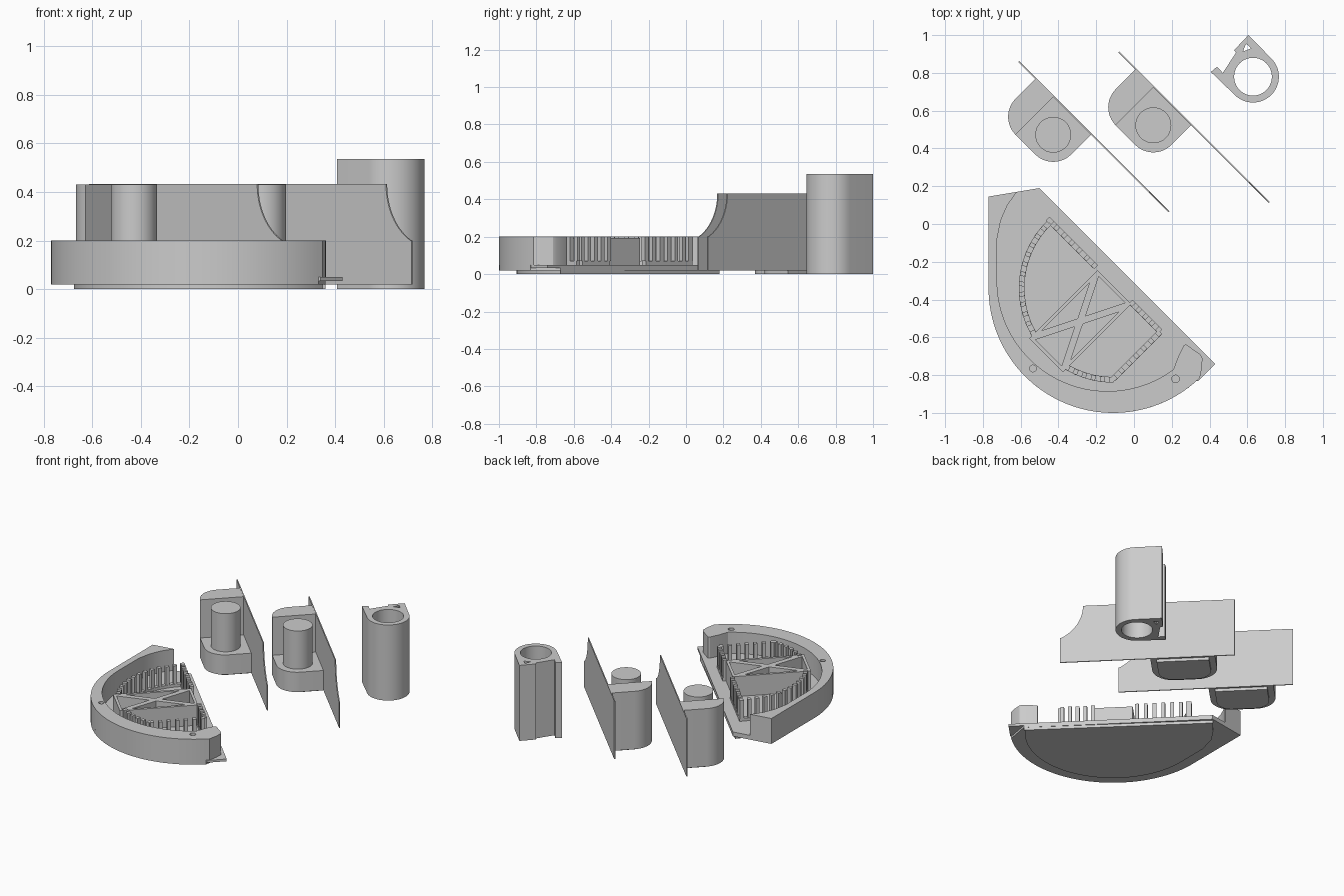
import bpy, bmesh, math
from mathutils import Vector

if "Cube" in bpy.data.objects:
    bpy.data.objects.remove(bpy.data.objects["Cube"])

grey = bpy.data.materials.new("plain_grey")
grey.diffuse_color = (0.6, 0.6, 0.6, 1)
grey.use_nodes = True
grey.node_tree.nodes["Principled BSDF"].inputs["Base Color"].default_value = grey.diffuse_color


def finish(name, mesh):
    ob = bpy.data.objects.new(name, mesh)
    bpy.context.collection.objects.link(ob)
    mesh.materials.clear()
    mesh.materials.append(grey)
    bm = bmesh.new()
    bm.from_mesh(mesh)
    bmesh.ops.remove_doubles(bm, verts=bm.verts, dist=0.0002)
    bmesh.ops.recalc_face_normals(bm, faces=bm.faces)
    bm.to_mesh(mesh)
    bm.free()
    bpy.ops.object.select_all(action='DESELECT')
    ob.select_set(True)
    bpy.context.view_layer.objects.active = ob
    bpy.ops.object.shade_smooth_by_angle(angle=math.radians(30))
    return ob


def prism(name, loops, z0, z1):
    """Extrude a flat outline (first loop) with holes (other loops)."""
    cu = bpy.data.curves.new(name, 'CURVE')
    cu.dimensions = '2D'
    cu.fill_mode = 'BOTH'
    cu.extrude = (z1 - z0) / 2
    for loop in loops:
        sp = cu.splines.new('POLY')
        sp.points.add(len(loop) - 1)
        for p, (x, y) in zip(sp.points, loop):
            p.co = (x, y, 0, 1)
        sp.use_cyclic_u = True
    tmp = bpy.data.objects.new(name + "_curve", cu)
    bpy.context.collection.objects.link(tmp)
    bpy.context.view_layer.update()
    dg = bpy.context.evaluated_depsgraph_get()
    mesh = bpy.data.meshes.new_from_object(tmp.evaluated_get(dg))
    bpy.data.objects.remove(tmp)
    for v in mesh.vertices:
        v.co.z += (z0 + z1) / 2
    return finish(name, mesh)


def arc(cx, cy, r, a0, a1, n=24):
    return [(cx + r * math.cos(math.radians(a0 + (a1 - a0) * i / n)),
             cy + r * math.sin(math.radians(a0 + (a1 - a0) * i / n))) for i in range(n + 1)]


def circle(cx, cy, r, n=32):
    return arc(cx, cy, r, 0, 360 * (n - 1) / n, n - 1)


# ---- Tray: foot pad, floor, rim wall ----
CX, CY = -0.11, -0.34
foot = ([(-0.51, 0.18), (-0.58, 0.10), (-0.64, 0.01), (-0.675, -0.12)]
        + arc(CX, CY, 0.565, 180, 324, 40) + [(0.36, -0.67)])
prism("tray_foot", [foot], 0, 0.02)

outer = [(-0.50, 0.19), (-0.77, 0.145)] + arc(CX, CY, 0.66, 180, 312, 48)
prism("tray_floor_lower", [outer + [(0.36, -0.67)]], 0.02, 0.034)
prism("tray_floor", [outer + [(0.34, -0.83), (0.43, -0.74)]], 0.034, 0.05)

rim = ([(-0.62, 0.17), (-0.77, 0.145)] + arc(CX, CY, 0.66, 180, 314, 48)
       + [(0.36, -0.76), (0.362, -0.71), (0.35, -0.69), (0.275, -0.637), (0.262, -0.645), (0.235, -0.70)]
       + arc(-0.14, -0.30, 0.585, -53.4, -180, 48)
       + [(-0.725, -0.08), (-0.705, 0.02), (-0.67, 0.10)])
prism("tray_rim", [rim, circle(-0.535, -0.765, 0.018, 16), circle(0.22, -0.82, 0.02, 16)], 0.05, 0.2)


# ---- Curb and comb of posts around the compartment ----
def add_box(bm, mid, along, length, width, z0, z1):
    d = Vector(along).normalized()
    n = Vector((-d.y, d.x))
    m = Vector(mid)
    vs = [bm.verts.new((*(m + d * sx * length / 2 + n * sy * width / 2), z))
          for z in (z0, z1) for sx, sy in ((-1, -1), (1, -1), (1, 1), (-1, 1))]
    for f in ((3, 2, 1, 0), (4, 5, 6, 7), (0, 1, 5, 4), (1, 2, 6, 5), (2, 3, 7, 6), (3, 0, 4, 7)):
        bm.faces.new([vs[i] for i in f])


def line(a, b, n):
    return [tuple(Vector(a).lerp(Vector(b), i / n)) for i in range(n + 1)]


paths = [arc(CX, CY, 0.485, 133, 209, 12),
         arc(CX, CY, 0.485, 240, 269, 5),
         line((-0.45, 0.02), (-0.21, -0.22), 6),
         line((-0.01, -0.42), (0.13, -0.56), 4),
         line((0.13, -0.58), (-0.105, -0.815), 6)]
posts, curb = bmesh.new(), bmesh.new()
for path in paths:
    for i, p in enumerate(path):
        q, r = path[max(i - 1, 0)], path[min(i + 1, len(path) - 1)]
        add_box(posts, p, Vector(r) - Vector(q), 0.024, 0.028, 0.07, 0.2)
    for a, b in zip(path, path[1:]):
        d = Vector(b) - Vector(a)
        add_box(curb, (Vector(a) + Vector(b)) / 2, d, d.length + 0.012, 0.03, 0.05, 0.07)
for name, bm in (("comb_posts", posts), ("comb_curb", curb)):
    me = bpy.data.meshes.new(name)
    bm.to_mesh(me)
    bm.free()
    finish(name, me)

# ---- Cross brace with four triangular openings ----
L, W = 0.255, 0.127
S = math.sqrt(0.5)


def brace_pt(u, w):
    return (-0.285 + S * (u + w), -0.515 + S * (u - w))


def inset_triangle(pts, d):
    a, b, c = (Vector(p) for p in pts)
    la, lb, lc = (b - c).length, (c - a).length, (a - b).length
    per = la + lb + lc
    centre = (a * la + b * lb + c * lc) / per
    inradius = abs((b - a).cross(c - a)) / per
    return [tuple(centre + (p - centre) * (1 - d / inradius)) for p in (a, b, c)]


corners = [(L, W), (-L, W), (-L, -W), (L, -W)]
holes = [inset_triangle([(0, 0), corners[i], corners[(i + 1) % 4]], 0.018) for i in range(4)]
prism("cross_brace", [[brace_pt(*p) for p in loop] for loop in [corners] + holes], 0.05, 0.193)


# ---- Two brackets: thin plate, tall half, low half, peg ----
def bracket(tag, ox, oy):
    def pt(u, v):  # u along the plate, v away from it
        return (ox + S * (u - v), oy - S * (u + v))

    def shape(loop):
        return [pt(*p) for p in loop]

    u0, u1, depth, r, split = 0.127, 0.544, 0.286, 0.135, 0.261
    tall = [(u0, 0), (split, 0), (split, depth)] + arc(u0 + r, depth - r, r, 91, 180, 12)
    low = [(split, 0), (u1, 0)] + arc(u1 - r, depth - r, r, 0, 90, 12) + [(split, depth)]
    prism("bracket_tall_half_" + tag, [shape(tall)], 0.02, 0.43)
    prism("bracket_low_half_" + tag, [shape(low)], 0.02, 0.16)
    k, g = 0.04, 0.095
    pad = ([(u0 + k, 0.01), (u1 - k, 0.01)] + arc(u1 - r, depth - r, g, 0, 90, 10)
           + arc(u0 + r, depth - r, g, 90, 180, 10))
    prism("bracket_foot_" + tag, [shape(pad)], 0, 0.02)
    prism("bracket_peg_" + tag, [circle(*pt(0.403, 0.145), 0.095)], 0.16, 0.43)
    # plate profile with a concave cut at its far end
    end = 1.125
    prof = [(0, 0.02), (end, 0.02), (end, 0.2)]
    prof += arc(end - 0.148 + 0.26, 0.432, 0.26, 243, 180, 14) + [(0, 0.432)]
    bm = bmesh.new()
    front, back = ([bm.verts.new((*pt(u, v), z)) for u, z in prof] for v in (0.003, -0.004))
    bm.faces.new(front)
    bm.faces.new(back[::-1])
    for i in range(len(prof)):
        j = (i + 1) % len(prof)
        bm.faces.new((front[i], back[i], back[j], front[j]))
    me = bpy.data.meshes.new("bracket_plate_" + tag)
    bm.to_mesh(me)
    bm.free()
    finish("bracket_plate_" + tag, me)


bracket("left", -0.61, 0.86)
bracket("right", -0.08, 0.91)

# ---- Tall sleeve with round bore and hooked side ----
sleeve = ([(0.605, 1.0), (0.53, 0.92), (0.54, 0.907), (0.47, 0.80), (0.44, 0.833), (0.407, 0.805)]
          + arc(0.63, 0.78, 0.137, -135, 45, 28))
prism("sleeve", [sleeve, circle(0.63, 0.78, 0.1, 40),
                 [(0.577, 0.913), (0.593, 0.955), (0.62, 0.93)]], 0, 0.535)
